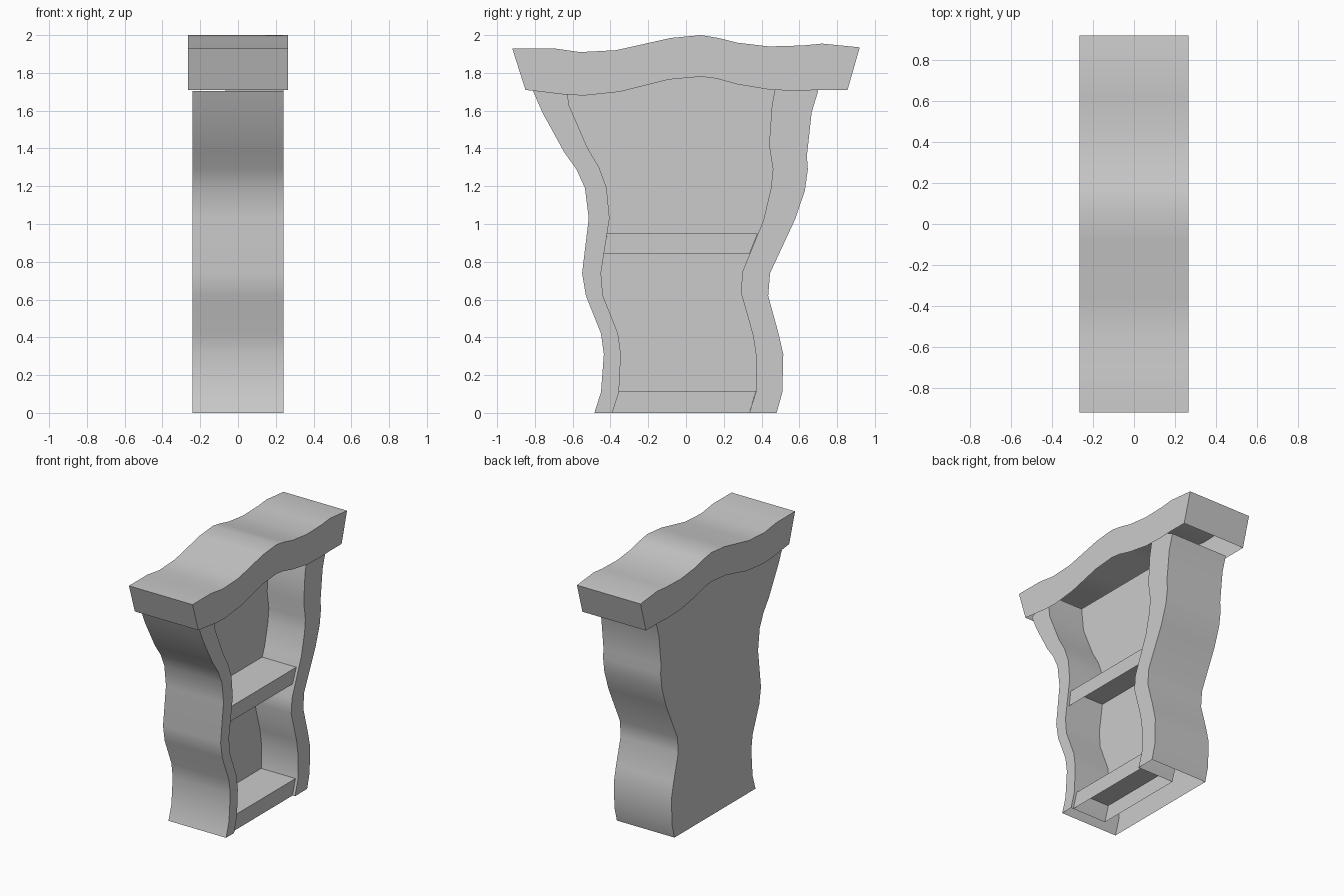
import bpy, bmesh, math

if "Cube" in bpy.data.objects:
    bpy.data.objects.remove(bpy.data.objects["Cube"])

# Side curves as (y, z), bottom to top
L_OUT = [(-.485, 0), (-.45, .11), (-.435, .31), (-.45, .42), (-.53, .62), (-.55, .74),
         (-.515, 1.03), (-.535, 1.19), (-.58, 1.29), (-.645, 1.38), (-.76, 1.59), (-.81, 1.705)]
L_IN = [(-.39, 0), (-.355, .11), (-.345, .31), (-.36, .42), (-.44, .62), (-.45, .74),
        (-.405, 1.03), (-.42, 1.19), (-.46, 1.3), (-.52, 1.4), (-.62, 1.63), (-.64, 1.81)]
R_OUT = [(.48, 0), (.51, .11), (.515, .31), (.49, .42), (.435, .62), (.445, .74),
         (.58, 1.03), (.63, 1.18), (.645, 1.29), (.64, 1.36), (.665, 1.59), (.70, 1.705)]
R_IN = [(.335, 0), (.37, .11), (.37, .31), (.355, .41), (.29, .64), (.30, .75),
        (.41, 1.02), (.45, 1.19), (.46, 1.29), (.44, 1.42), (.455, 1.63), (.49, 1.81)]
# Top board edges as (y, z), front to back
T_UP = [(-.92, 1.93), (-.7, 1.93), (-.56, 1.91), (-.37, 1.92), (-.08, 1.985), (.08, 2.0),
        (.17, 1.985), (.27, 1.96), (.44, 1.94), (.62, 1.945), (.72, 1.955), (.92, 1.935)]
T_LOW = [(-.85, 1.71), (-.64, 1.685), (-.54, 1.68), (-.35, 1.70), (-.09, 1.765), (.08, 1.78),
         (.16, 1.77), (.27, 1.74), (.45, 1.71), (.6, 1.705), (.7, 1.71), (.855, 1.71)]


def loft(name, columns, closed=False, caps=False, extra=None):
    """Join neighbouring (x, curve) columns with quads."""
    bm = bmesh.new()
    cols = [[bm.verts.new((x, y, z)) for y, z in curve] for x, curve in columns]
    pairs = list(zip(cols, cols[1:])) + ([(cols[-1], cols[0])] if closed else [])
    for a, b in pairs:
        for i in range(len(a) - 1):
            bm.faces.new((a[i], b[i], b[i + 1], a[i + 1]))
    if caps:
        bm.faces.new([c[0] for c in reversed(cols)])
        bm.faces.new([c[-1] for c in cols])
    if extra:
        bm.faces.new([bm.verts.new(p) for p in extra])
    me = bpy.data.meshes.new(name)
    bm.to_mesh(me)
    bm.free()
    ob = bpy.data.objects.new(name, me)
    bpy.context.collection.objects.link(ob)
    bpy.ops.object.select_all(action='DESELECT')
    ob.select_set(True)
    bpy.context.view_layer.objects.active = ob
    bpy.ops.object.shade_smooth_by_angle(angle=math.radians(35))
    return ob


B, F, INNER, T = -.24, .24, -.065, .265

# Hollow body: outer shell, front rims, recess walls; arch filler at the back
arch = [(B, -.35, 1.705)] + [(B, y, z) for y, z in T_LOW[4:8]] + [(B, .45, 1.705)]
loft("case_body", [(B, L_OUT), (F, L_OUT), (F, L_IN), (INNER, L_IN),
                   (INNER, R_IN), (F, R_IN), (F, R_OUT), (B, R_OUT)], closed=True, extra=arch)

# Wavy top board, open underneath
loft("top_board", [(-T, T_LOW), (-T, T_UP), (T, T_UP), (T, T_LOW)], caps=True)

# Shelves: a top and a front face, open underneath
for name, low, high in (("bottom_shelf", [(-.39, 0), (.335, 0)], [(-.355, .115), (.37, .115)]),
                        ("middle_shelf", [(-.435, .84), (.335, .84)], [(-.417, .95), (.38, .95)])):
    loft(name, [(INNER, high), (.22, high), (.22, low)])
